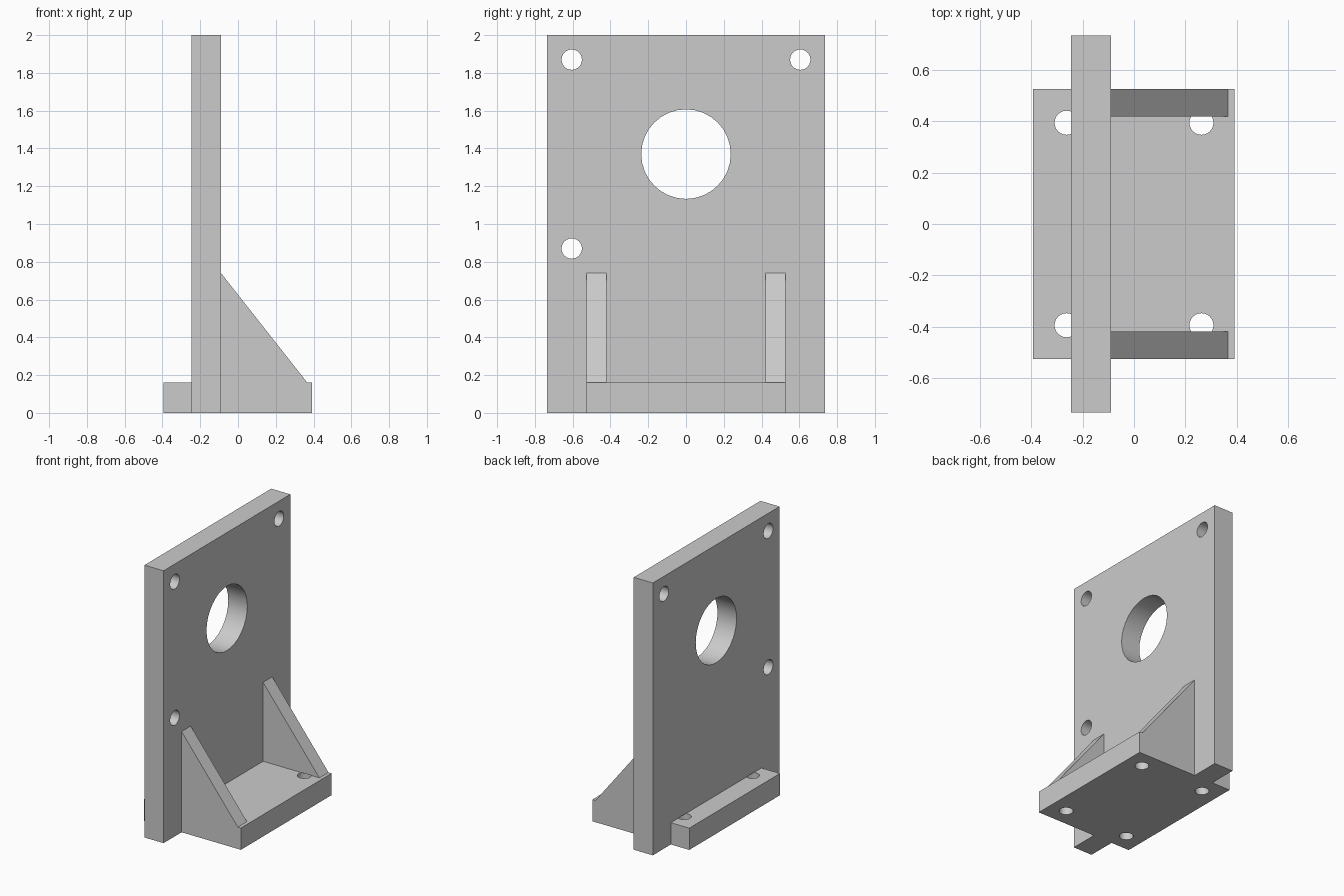
import bpy, bmesh, math
from mathutils import Matrix, Vector

cube = bpy.data.objects.get("Cube")
if cube:
    bpy.data.objects.remove(cube, do_unlink=True)

grey = bpy.data.materials.new("light_grey")
grey.use_nodes = True
grey.diffuse_color = (0.6, 0.6, 0.6, 1)
grey.node_tree.nodes["Principled BSDF"].inputs["Base Color"].default_value = (0.6, 0.6, 0.6, 1)


def finish(name, bm):
    bmesh.ops.recalc_face_normals(bm, faces=bm.faces)
    mesh = bpy.data.meshes.new(name)
    bm.to_mesh(mesh)
    bm.free()
    mesh.materials.append(grey)
    obj = bpy.data.objects.new(name, mesh)
    bpy.context.collection.objects.link(obj)
    return obj


def prism(name, profile, y0, y1):
    """Extrude an (x, z) profile along y."""
    bm = bmesh.new()
    face = bm.faces.new([bm.verts.new((x, y0, z)) for x, z in profile])
    out = bmesh.ops.extrude_face_region(bm, geom=[face])["geom"]
    verts = [v for v in out if isinstance(v, bmesh.types.BMVert)]
    bmesh.ops.translate(bm, verts=verts, vec=(0, y1 - y0, 0))
    return finish(name, bm)


def slab(name, x0, x1, half_width, height):
    return prism(name, [(x0, 0), (x1, 0), (x1, height), (x0, height)], -half_width, half_width)


def drill(name, centre, radius, depth, axis, segments):
    bm = bmesh.new()
    turn = Vector(axis).to_track_quat("Z", "Y").to_matrix().to_4x4()
    bmesh.ops.create_cone(bm, cap_ends=True, segments=segments, radius1=radius,
                          radius2=radius, depth=depth,
                          matrix=Matrix.Translation(centre) @ turn)
    return finish(name, bm)


def combine(target, other, operation):
    mod = target.modifiers.new(operation.lower(), "BOOLEAN")
    mod.operation, mod.solver, mod.object = operation, "EXACT", other
    bpy.context.view_layer.objects.active = target
    bpy.ops.object.modifier_apply(modifier=mod.name)
    bpy.data.objects.remove(other, do_unlink=True)


# Upright plate, foot and the two gussets joined into one solid
back, front, foot_top, foot_half = -0.245, -0.09, 0.16, 0.526
bracket = slab("mounting_bracket", back, front, 0.735, 2.0)
combine(bracket, slab("foot", -0.395, 0.392, foot_half, foot_top), "UNION")

gusset = [(-0.15, 0.1), (0.367, 0.1), (0.367, foot_top), (front, 0.74), (-0.15, 0.74)]
for side in (-1, 1):
    combine(bracket, prism("gusset", gusset, side * 0.42, side * foot_half), "UNION")

# Large bore and three corner holes through the plate
mid = (back + front) / 2
combine(bracket, drill("bore", (mid, 0, 1.37), 0.237, 0.4, (1, 0, 0), 32), "DIFFERENCE")
for y, z in ((-0.605, 1.87), (0.605, 1.87), (-0.605, 0.87)):
    combine(bracket, drill("plate_hole", (mid, y, z), 0.054, 0.4, (1, 0, 0), 24), "DIFFERENCE")

# Four bolt holes up through the foot only
depth = 0.261
for x in (-0.263, 0.263):
    for y in (-0.395, 0.395):
        hole = drill("foot_hole", (x, y, foot_top + 0.001 - depth / 2), 0.047, depth, (0, 0, 1), 24)
        combine(bracket, hole, "DIFFERENCE")

bpy.ops.object.select_all(action="DESELECT")
bracket.select_set(True)
bpy.context.view_layer.objects.active = bracket
bpy.ops.object.shade_smooth_by_angle(angle=math.radians(30))
